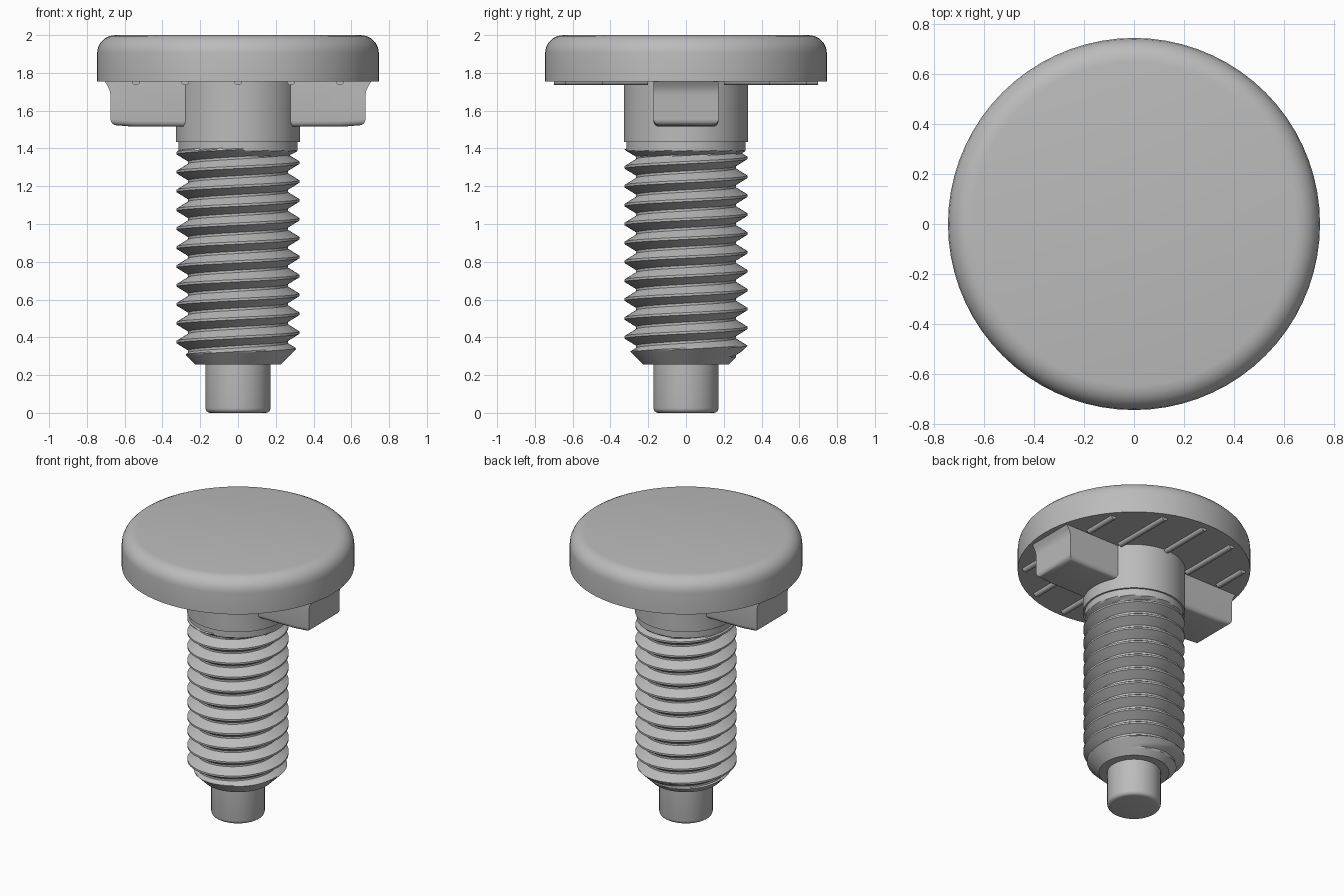
import bpy, bmesh, math

if "Cube" in bpy.data.objects:
    bpy.data.objects.remove(bpy.data.objects["Cube"])

metal = bpy.data.materials.new("grey_metal")
metal.diffuse_color = (0.5, 0.5, 0.5, 1)
metal.use_nodes = True
metal.node_tree.nodes["Principled BSDF"].inputs["Base Color"].default_value = metal.diffuse_color


def finish(name, bm, angle=30):
    bmesh.ops.remove_doubles(bm, verts=bm.verts, dist=1e-5)
    bmesh.ops.recalc_face_normals(bm, faces=bm.faces)
    mesh = bpy.data.meshes.new(name)
    bm.to_mesh(mesh)
    bm.free()
    mesh.materials.append(metal)
    ob = bpy.data.objects.new(name, mesh)
    bpy.context.collection.objects.link(ob)
    bpy.ops.object.select_all(action='DESELECT')
    ob.select_set(True)
    bpy.context.view_layer.objects.active = ob
    bpy.ops.object.shade_smooth_by_angle(angle=math.radians(angle))
    return ob


def lathe(name, profile, steps=72):
    bm = bmesh.new()
    vs = [bm.verts.new((r, 0, z)) for r, z in profile]
    es = [bm.edges.new(pair) for pair in zip(vs, vs[1:])]
    bmesh.ops.spin(bm, geom=vs + es, cent=(0, 0, 0), axis=(0, 0, 1),
                   angle=2 * math.pi, steps=steps)
    return finish(name, bm)


def arc(cx, cz, rad, a0, a1, n=5):
    return [(cx + rad * math.cos(math.radians(a0 + (a1 - a0) * i / n)),
             cz + rad * math.sin(math.radians(a0 + (a1 - a0) * i / n)))
            for i in range(n + 1)]


# Knob cap, collar and locking pin
lathe("knob_cap", [(0, 1.755), (0.746, 1.755)] + arc(0.65, 1.904, 0.096, 0, 90) + [(0, 2.0)])
lathe("collar", [(0, 1.435), (0.328, 1.435), (0.328, 1.76), (0, 1.76)])
lathe("locking_pin", [(0, 0)] + arc(0.147, 0.025, 0.025, -90, 0, 4) + [(0.172, 0.27), (0, 0.27)])

# Threaded body: rows follow the helix, clamped to the ends
PITCH, CREST, ROOT, ZLOW, ZHIGH, COLS = 0.1, 0.325, 0.264, 0.255, 1.44, 72


def thread_radius(turn, z):
    d = ((z - 0.325) / PITCH - turn) % 1
    d = min(d, 1 - d)
    t = min(1, max(0, (d - 0.0625) / (0.4375 - 0.0625)))
    r = CREST + (ROOT - CREST) * t
    r = max(r, min(0.316, ROOT + (z - 1.36) * 2))    # groove runs out at the top
    if z > 1.395:
        r = min(r, 0.316)
    return min(r, 0.225 + (z - ZLOW))               # chamfered lower end


bm = bmesh.new()
rows = range(-32, 16 * 12)
grid = []
for c in range(COLS + 1):
    turn = c / COLS
    a = 2 * math.pi * turn
    col = []
    for k in rows:
        z = min(ZHIGH, max(ZLOW, 0.325 + PITCH * (turn + k / 16)))
        r = thread_radius(turn, z)
        col.append(bm.verts.new((r * math.cos(a), r * math.sin(a), z)))
    grid.append(col)
for left, right in zip(grid, grid[1:]):
    for i in range(len(left) - 1):
        bm.faces.new((left[i], right[i], right[i + 1], left[i + 1]))
bmesh.ops.remove_doubles(bm, verts=bm.verts, dist=1e-5)
bmesh.ops.holes_fill(bm, edges=[e for e in bm.edges if e.is_boundary], sides=0)
finish("threaded_body", bm, 25)

# Two locking arms under the cap
ARM = [(0.15, 1.76), (0.71, 1.76), (0.693, 1.735), (0.681, 1.712), (0.675, 1.685),
       (0.675, 1.525), (0.55, 1.515), (0.15, 1.515)]
for side, name in ((1, "right_arm"), (-1, "left_arm")):
    bm = bmesh.new()
    face = bm.faces.new([bm.verts.new((side * x, -0.172, z)) for x, z in ARM])
    ext = bmesh.ops.extrude_face_region(bm, geom=[face])
    bmesh.ops.translate(bm, vec=(0, 0.344, 0),
                        verts=[v for v in ext["geom"] if isinstance(v, bmesh.types.BMVert)])
    bmesh.ops.recalc_face_normals(bm, faces=bm.faces)
    edges = [e for e in bm.edges if all(v.co.z < 1.53 for v in e.verts)
             and e.calc_face_angle(0) > 0.6]
    bmesh.ops.bevel(bm, geom=edges, offset=0.03, segments=4, profile=0.5, affect='EDGES')
    finish(name, bm)

# Half-round ribs on the underside of the cap
for i, x in enumerate((-0.54, -0.28, 0, 0.28, 0.54)):
    for side in (1, -1):
        y0, y1 = 0.2 if x else 0.3, math.sqrt(0.7 ** 2 - x * x)
        bm = bmesh.new()
        ends = [[bm.verts.new((x + px, side * y, pz)) for px, pz in arc(0, 1.757, 0.022, 180, 360, 8)]
                for y in (y0, y1)]
        for j in range(8):
            bm.faces.new((ends[0][j], ends[0][j + 1], ends[1][j + 1], ends[1][j]))
        for end in ends:
            bm.faces.new(end)
        bm.faces.new((ends[0][0], ends[0][8], ends[1][8], ends[1][0]))
        finish(f"rib_{i + 1}_{'back' if side > 0 else 'front'}", bm)
